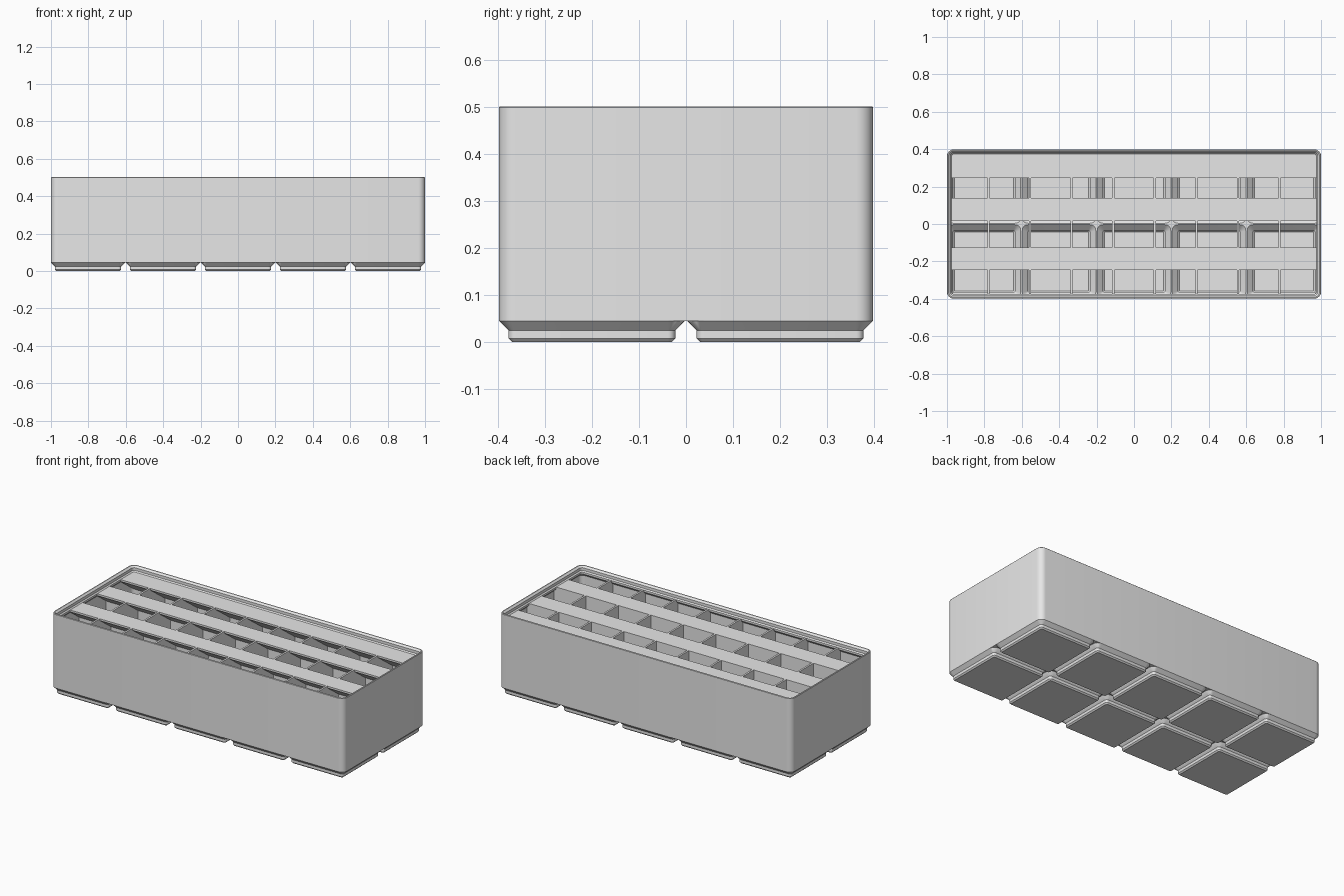
import bpy, bmesh, math

cube = bpy.data.objects.get("Cube")
if cube:
    bpy.data.objects.remove(cube, do_unlink=True)

HALF_X, HALF_Y = 1.0, 0.3986      # body footprint
PITCH = 0.401                     # spacing of the feet
BASE_Z, DECK_Z, TOP_Z = 0.0453, 0.4678, 0.5017
RADIUS = 0.0358
WALL = 0.0115

grey = bpy.data.materials.new("plain grey")
grey.use_nodes = True
grey.diffuse_color = (0.8, 0.8, 0.8, 1)
grey.node_tree.nodes["Principled BSDF"].inputs["Base Color"].default_value = (0.8, 0.8, 0.8, 1)


def finish(name, bm, smooth=False):
    bmesh.ops.recalc_face_normals(bm, faces=bm.faces)
    mesh = bpy.data.meshes.new(name)
    bm.to_mesh(mesh)
    bm.free()
    mesh.materials.append(grey)
    obj = bpy.data.objects.new(name, mesh)
    bpy.context.collection.objects.link(obj)
    if smooth:
        bpy.ops.object.select_all(action='DESELECT')
        obj.select_set(True)
        bpy.context.view_layer.objects.active = obj
        bpy.ops.object.shade_smooth_by_angle(angle=math.radians(30))
    return obj


def rounded_ring(bm, cx, cy, hx, hy, r, z, segments=6, limit=None):
    """Rounded rectangle of vertices, optionally held inside the body."""
    verts = []
    for quarter, (sx, sy) in enumerate([(1, 1), (-1, 1), (-1, -1), (1, -1)]):
        for i in range(segments + 1):
            a = math.pi / 2 * (quarter + i / segments)
            x = cx + sx * (hx - r) + r * math.cos(a)
            y = cy + sy * (hy - r) + r * math.sin(a)
            if limit:
                x = max(-limit[0], min(limit[0], x))
                y = max(-limit[1], min(limit[1], y))
            verts.append(bm.verts.new((x, y, z)))
    return verts


def bridge(bm, a, b):
    n = len(a)
    for i in range(n):
        j = (i + 1) % n
        bm.faces.new((a[i], a[j], b[j], b[i]))


def box(name, x0, x1, y0, y1, z0, z1):
    bm = bmesh.new()
    bmesh.ops.create_cube(bm, size=1)
    for v in bm.verts:
        v.co = ((x0, x1)[v.co.x > 0], (y0, y1)[v.co.y > 0], (z0, z1)[v.co.z > 0])
    return finish(name, bm)


# Outer wall with stacking lip: (inset, height) swept round the footprint
wall_profile = [(0, BASE_Z), (0, 0.4995), (0.002, TOP_Z), (0.0075, TOP_Z),
                (0.0181, 0.4915), (0.0181, 0.4745), (0.0248, DECK_Z),
                (0.0248, 0.456), (0.009, 0.44), (0.009, BASE_Z)]
bm = bmesh.new()
rings = [rounded_ring(bm, 0, 0, HALF_X - d, HALF_Y - d, max(RADIUS - d, 0.01), z)
         for d, z in wall_profile]
for i, ring in enumerate(rings):
    bridge(bm, ring, rings[(i + 1) % len(rings)])
finish("outer_wall", bm, True)

# Hollow feet: (half width, corner radius, height), outside then inside
foot_profile = [(0.17, 0.0076, 0), (0.1776, 0.0153, 0.0076), (0.1776, 0.0153, 0.0248),
                (0.1981, RADIUS, BASE_Z), (PITCH / 2, 0.0005, 0.063),
                (0.1965, 0.03, 0.063), (0.1655, 0.008, 0.034),
                (0.1655, 0.008, 0.02), (0.158, 0.004, 0.012)]
cells_x = [PITCH * i for i in range(-2, 3)]
cells_y = [-PITCH / 2, PITCH / 2]
for cx in cells_x:
    for cy in cells_y:
        bm = bmesh.new()
        rings = []
        for h, r, z in foot_profile:
            inside = (HALF_X - 0.011, HALF_Y - 0.011) if z > BASE_Z else None
            rings.append(rounded_ring(bm, cx, cy, h, h, r, z, limit=inside))
        for a, b in zip(rings, rings[1:]):
            bridge(bm, a, b)
        bm.faces.new(rings[0])
        bm.faces.new(rings[-1])
        finish("hollow_foot", bm, True)

# Beams closing the gaps between feet
for i in range(4):
    x = PITCH * (i - 1.5)
    box("floor_beam", x - 0.012, x + 0.012, -0.397, 0.397, BASE_Z, 0.052)
box("long_floor_beam", -0.998, 0.998, -0.012, 0.012, BASE_Z, 0.052)

# Row walls, reaching down into each foot
t = WALL / 2
for y in (-0.131, 0.134):
    box("row_wall", -0.993, 0.993, y - t, y + t, 0.055, DECK_Z)
    for cx in cells_x:
        box("row_wall_foot", cx - 0.165, cx + 0.165, y - t, y + t, 0.011, 0.056)

# Cross dividers
for i in range(8):
    x = 0.2222 * (i - 3.5)
    box("cross_divider", x - t, x + t, -0.391, 0.391, 0.055, DECK_Z)
    for cy in cells_y:
        box("cross_divider_foot", x - t, x + t, cy - 0.165, cy + 0.165, 0.011, 0.056)

# Label shelves with sloped undersides
for tip, back in ((0.246, 0.386), (0.017, 0.1397), (-0.246, -0.1253)):
    slope = (back - tip) * math.tan(math.radians(36))
    profile = [(tip, DECK_Z), (back, DECK_Z),
               (back, DECK_Z - WALL - slope), (tip, DECK_Z - WALL)]
    bm = bmesh.new()
    left = [bm.verts.new((-0.985, y, z)) for y, z in profile]
    right = [bm.verts.new((0.985, y, z)) for y, z in profile]
    bridge(bm, left, right)
    bm.faces.new(left)
    bm.faces.new(right)
    finish("label_shelf", bm)
